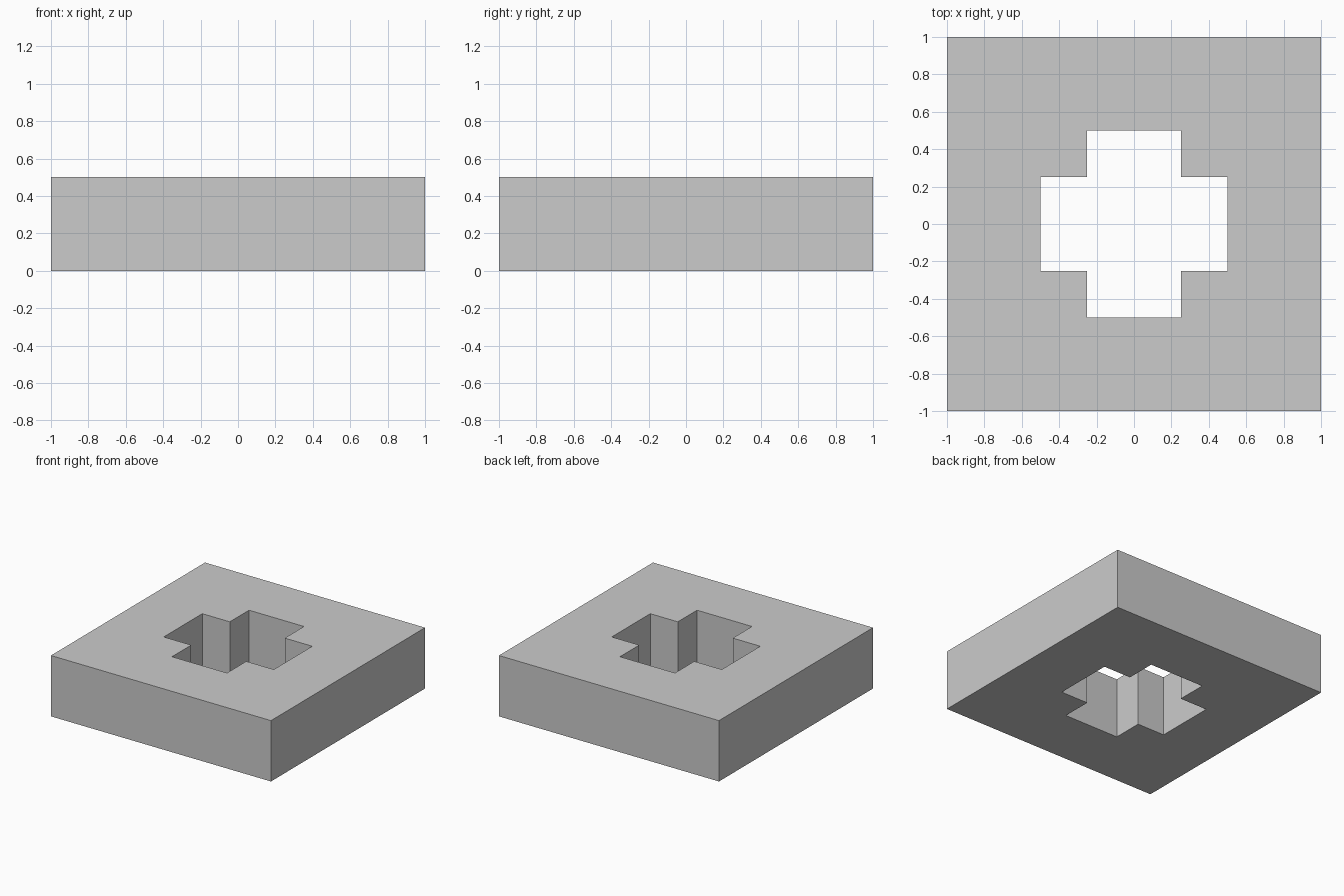
import bpy
import bmesh

if "Cube" in bpy.data.objects:
    bpy.data.objects.remove(bpy.data.objects["Cube"])

HEIGHT = 0.5
# One quarter of the square plate, with a quarter of the cross-shaped hole removed
QUARTER = [(0.5, 0), (1, 0), (1, 1), (0, 1),
           (0, 0.5), (0.25, 0.5), (0.25, 0.25), (0.5, 0.25)]

# Extrude the quarter profile upward
bm = bmesh.new()
base = bm.faces.new([bm.verts.new((x, y, 0)) for x, y in QUARTER])
top = bmesh.ops.extrude_face_region(bm, geom=[base], use_keep_orig=True)["geom"]
bmesh.ops.translate(bm, vec=(0, 0, HEIGHT),
                    verts=[g for g in top if isinstance(g, bmesh.types.BMVert)])
bmesh.ops.recalc_face_normals(bm, faces=bm.faces[:])

# Open the walls on the mirror planes so the quarters join cleanly
seams = [f for f in bm.faces
         if any(all(abs(v.co[axis]) < 1e-5 for v in f.verts) for axis in (0, 1))]
bmesh.ops.delete(bm, geom=seams, context='FACES')

mesh = bpy.data.meshes.new("plate_with_cross_hole")
bm.to_mesh(mesh)
bm.free()
plate = bpy.data.objects.new("plate_with_cross_hole", mesh)
bpy.context.collection.objects.link(plate)

# Mirror the quarter into the full plate
mirror = plate.modifiers.new("four_quarters", 'MIRROR')
mirror.use_axis = (True, True, False)
mirror.use_clip = True
